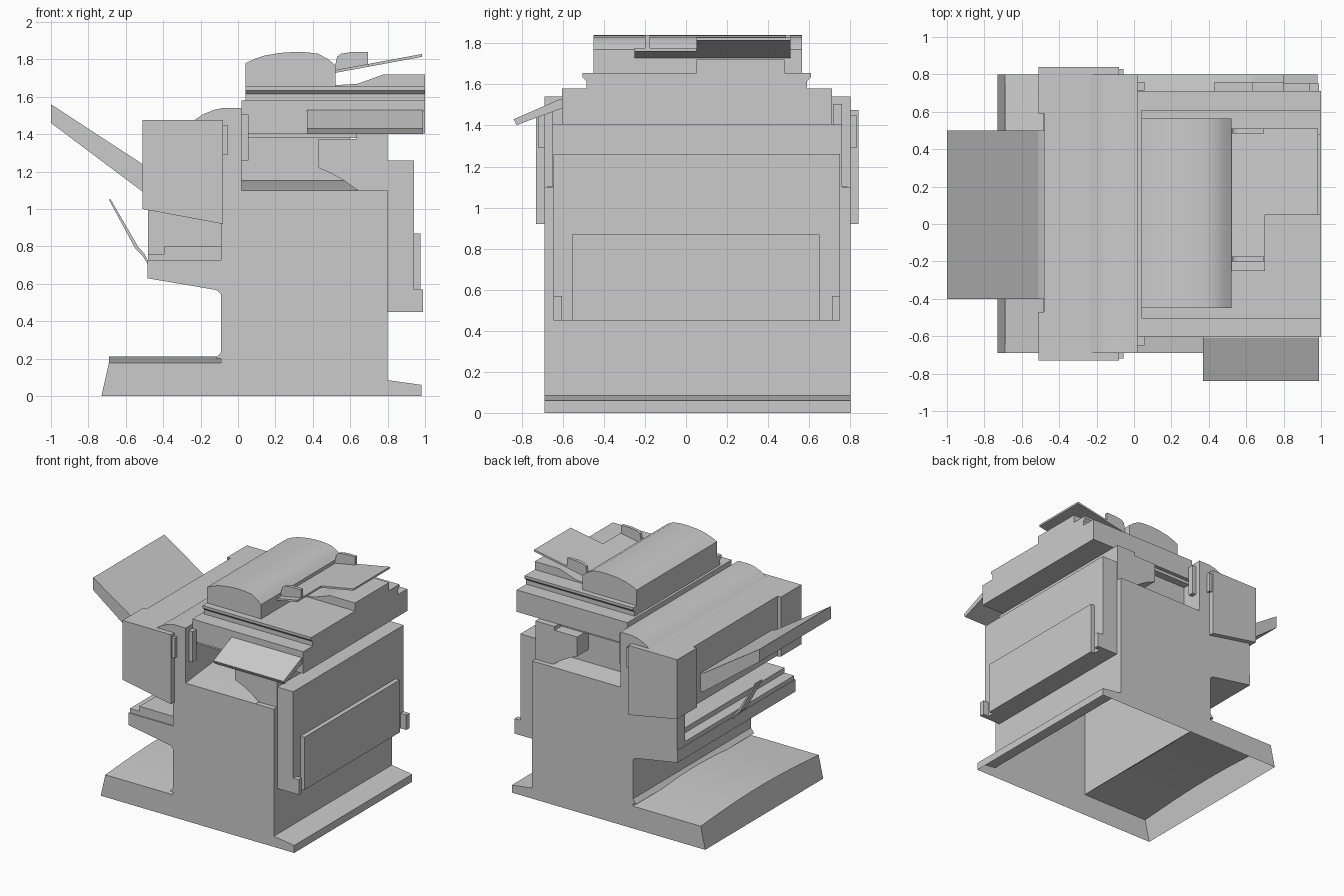
import bpy
import bmesh
from math import radians, sin, pi
from mathutils import Vector

if "Cube" in bpy.data.objects:
    bpy.data.objects.remove(bpy.data.objects["Cube"], do_unlink=True)

# One plain grey plastic for the whole machine
GREY = (0.6, 0.6, 0.6, 1)
plastic = bpy.data.materials.new("grey_plastic")
plastic.use_nodes = True
plastic.diffuse_color = GREY
plastic.node_tree.nodes["Principled BSDF"].inputs["Base Color"].default_value = GREY


def prism(name, profile, lo, hi, axis="y", drop=None, tweak=None, smooth=False):
    """Extrude an (x,z), (y,z) or (x,y) profile along the remaining axis."""
    place = {"x": lambda p, t: (t, p[0], p[1]),
             "y": lambda p, t: (p[0], t, p[1]),
             "z": lambda p, t: (p[0], p[1], t)}[axis]
    bm = bmesh.new()
    ends = [[bm.verts.new(place(p, t)) for p in profile] for t in (lo, hi)]
    n = len(profile)
    for ring in ends:
        bm.faces.new(ring)
    for i in range(n):
        j = (i + 1) % n
        bm.faces.new((ends[0][i], ends[0][j], ends[1][j], ends[1][i]))
    bmesh.ops.recalc_face_normals(bm, faces=bm.faces)
    if drop:
        gone = [f for f in bm.faces if drop(f.calc_center_median())]
        bmesh.ops.delete(bm, geom=gone, context="FACES")
    if tweak:
        for v in bm.verts:
            tweak(v.co)
    mesh = bpy.data.meshes.new(name)
    bm.to_mesh(mesh)
    bm.free()
    mesh.materials.append(plastic)
    obj = bpy.data.objects.new(name, mesh)
    bpy.context.collection.objects.link(obj)
    if smooth:
        bpy.ops.object.select_all(action="DESELECT")
        obj.select_set(True)
        bpy.context.view_layer.objects.active = obj
        bpy.ops.object.shade_smooth_by_angle(angle=radians(28))
    return obj


def box(name, x, y, z):
    return prism(name, [(x[0], z[0]), (x[1], z[0]), (x[1], z[1]), (x[0], z[1])], *y)


def bulge(y0, y1, z, rise, steps=12):
    """Points of a shallow arch running from y1 back to y0."""
    return [(y1 + (y0 - y1) * i / steps, z + rise * sin(pi * i / steps))
            for i in range(steps + 1)]


FRONT, BACK = -0.69, 0.80
MID = (FRONT + BACK) / 2

# Cabinet shell, open underneath, with a flared foot and rounded left shoulder
prism("cabinet", [(-0.09, 0), (0.98, 0), (0.98, 0.06), (0.8, 0.085), (0.8, 1.1),
                  (0.02, 1.1), (0.02, 1.54), (-0.08, 1.54), (-0.13, 1.53),
                  (-0.19, 1.505), (-0.24, 1.47), (-0.24, 0.96), (-0.09, 0.93),
                  (-0.09, 0.18)], FRONT, BACK, smooth=True,
      drop=lambda c: c.z < 0.001 or (-0.1 < c.x < -0.08 and c.z < 0.15))


# Left foot with an arched top and a leaning end
def lean(co):
    if co.x < -0.5 and co.z > 0.1:
        co.x += 0.04


prism("left_foot", [(FRONT, 0), (BACK, 0)] + bulge(FRONT, BACK, 0.178, 0.034),
      -0.73, -0.09, "x", tweak=lean, smooth=True,
      drop=lambda c: c.z < 0.001 or c.x > -0.1)
prism("foot_fillet", [(-0.12, 0.2), (-0.09, 0.2), (-0.09, 0.235)], FRONT, BACK)

# Output bay: arched tray, centre wall, ceiling and curved pillar
prism("bay_tray", [(FRONT, 1.09), (BACK, 1.09)] + bulge(FRONT, BACK, 1.1, 0.055),
      0.02, 0.64, "x", smooth=True)
box("bay_wall", (0.02, 0.6), (0.05, 0.62), (1.1, 1.4))
box("bay_ceiling", (0.02, 0.63), (-0.58, 0.68), (1.38, 1.41))
prism("pillar", [(0.8, 1.1), (0.8, 1.405), (0.63, 1.405), (0.63, 1.375), (0.43, 1.375),
                 (0.43, 1.22), (0.5, 1.19), (0.57, 1.15), (0.64, 1.1)],
      -0.65, 0.76, smooth=True)

# Right-hand access door, its panel and latches
box("side_door", (0.79, 0.94), (-0.645, 0.75), (0.45, 1.26))
box("door_panel", (0.94, 0.975), (-0.555, 0.65), (0.45, 0.87))
box("front_latch", (0.94, 0.99), (-0.645, -0.605), (0.45, 0.57))
box("back_latch", (0.94, 0.99), (0.71, 0.75), (0.45, 0.57))

# Left tower: recessed centre between two end covers
def tower(name, left, y0, y1):
    prism(name, [(left, 1.0), (-0.08, 0.92), (-0.08, 1.475), (left, 1.475)], y0, y1)


tower("tower_centre", -0.48, -0.48, 0.6)
tower("tower_front_cover", -0.51, -0.73, -0.47)
tower("tower_back_cover", -0.51, 0.59, 0.84)

# Finisher bin below the tower
prism("finisher_bin", [(-0.48, 0.63), (-0.115, 0.57), (-0.09, 0.545), (-0.09, 0.8),
                       (-0.395, 0.8), (-0.395, 0.76), (-0.48, 0.76)], FRONT + 0.01, BACK)
prism("finisher_lip", [(-0.485, 0.63), (-0.115, 0.567), (-0.09, 0.545), (-0.09, 0.727),
                       (-0.485, 0.727)], FRONT, BACK)
box("finisher_back_wall", (-0.48, -0.09), (0.7, BACK), (0.72, 1.0))

# Left output tray and slim support arm
prism("output_tray", [(-1.0, 1.56), (-1.0, 1.46), (-0.5, 1.085), (-0.48, 1.09),
                      (-0.48, 1.23), (-0.51, 1.24)], -0.4, 0.5)
prism("support_arm", [(-0.69, 1.05), (-0.68, 1.05), (-0.535, 0.8), (-0.5, 0.76),
                      (-0.48, 0.72), (-0.48, 0.7), (-0.51, 0.75), (-0.55, 0.79)],
      0.02, 0.1)

# Grips at both ends: tower grips and scanner-side rails
for side, word in ((-1, "front"), (1, "back")):
    def span(a, b):
        return sorted((MID + side * a, MID + side * b))
    box(word + "_tower_grip", (-0.09, -0.055), span(0.73, 0.775), (1.29, 1.45))
    box(word + "_bay_rail", (0.015, 0.055), span(0.66, 0.705), (1.26, 1.505))

# Scanner, lid base with undercut edge, and tilted control panel
box("scanner", (0.02, 1.0), (-0.605, 0.71), (1.405, 1.58))
prism("scanner_lid", [(-0.485, 1.58), (0.59, 1.58), (0.59, 1.615), (0.61, 1.635),
                      (0.61, 1.655), (-0.505, 1.655), (-0.505, 1.635),
                      (-0.485, 1.615)], 0.04, 1.0, "x")
prism("control_panel", [(-0.84, 1.43), (-0.825, 1.402), (-0.6, 1.485), (-0.6, 1.53),
                        (-0.61, 1.53)], 0.37, 0.99, "x")

# Document feeder with rounded cover, and the sloped riser beside it
prism("feeder_cover", [(0.04, 1.65), (0.04, 1.78), (0.09, 1.803), (0.14, 1.82),
                       (0.22, 1.834), (0.3, 1.84), (0.37, 1.838), (0.43, 1.83),
                       (0.48, 1.802), (0.52, 1.77), (0.52, 1.65)],
      -0.45, 0.565, smooth=True)
prism("feeder_riser", [(0.52, 1.65), (1.0, 1.65), (1.0, 1.72), (0.78, 1.72),
                       (0.71, 1.695), (0.64, 1.67), (0.52, 1.662)], 0.05, 0.48)


# L-shaped paper tray, sloping up to the right, with two paper guides
def slope(co):
    co.z += (co.x - 0.52) * 0.185


prism("paper_tray", [(0.52, -0.25), (0.7, -0.25), (0.7, 0.05), (0.985, 0.05),
                     (0.985, 0.51), (0.52, 0.51)], 1.728, 1.743, "z", tweak=slope)
for word, y in (("front", -0.2), ("back", 0.485)):
    prism(word + "_paper_guide", [(0.52, 1.735), (0.52, 1.77), (0.53, 1.815),
                                  (0.55, 1.83), (0.61, 1.84), (0.695, 1.84),
                                  (0.695, 1.765)], y, y + 0.025)
